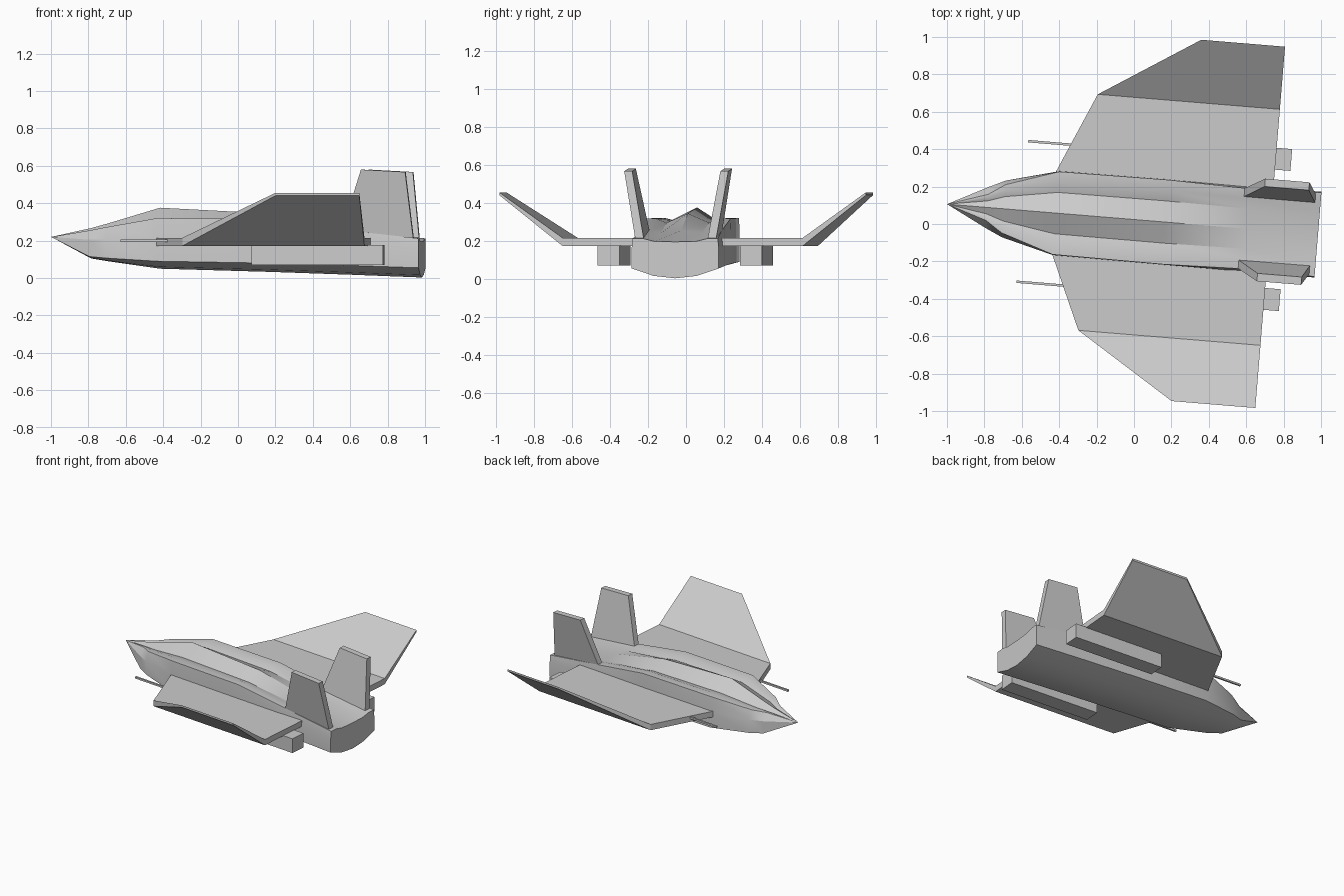
import bpy, math

if "Cube" in bpy.data.objects:
    bpy.data.objects.remove(bpy.data.objects["Cube"])

YAW = math.radians(-4.7)
HULL_V, WING_V = 0.024, 0.042

grey = bpy.data.materials.new("hull_grey")
grey.use_nodes = True
grey.diffuse_color = (0.6, 0.6, 0.6, 1)
grey.node_tree.nodes["Principled BSDF"].inputs["Base Color"].default_value = (0.6, 0.6, 0.6, 1)


def loft(name, rings, offset, smooth=False):
    """Skin a row of equal closed rings, cap both ends, turn to the craft's heading."""
    n = len(rings[0])
    verts = [(x, y + offset, z) for ring in rings for x, y, z in ring]
    faces = [[r * n + i, r * n + (i + 1) % n, (r + 1) * n + (i + 1) % n, (r + 1) * n + i]
             for r in range(len(rings) - 1) for i in range(n)]
    faces += [list(range(n))[::-1], [len(verts) - n + i for i in range(n)]]
    mesh = bpy.data.meshes.new(name)
    mesh.from_pydata(verts, [], faces)
    mesh.materials.append(grey)
    obj = bpy.data.objects.new(name, mesh)
    bpy.context.collection.objects.link(obj)
    obj.rotation_euler.z = YAW
    bpy.ops.object.select_all(action="DESELECT")
    obj.select_set(True)
    bpy.context.view_layer.objects.active = obj
    bpy.ops.object.mode_set(mode="EDIT")
    bpy.ops.mesh.select_all(action="SELECT")
    bpy.ops.mesh.remove_doubles(threshold=0.0005)
    bpy.ops.mesh.normals_make_consistent(inside=False)
    bpy.ops.object.mode_set(mode="OBJECT")
    if smooth:
        bpy.ops.object.shade_smooth_by_angle(angle=math.radians(25))
    return obj


def hull_ring(x, width, top_width, keel, edge, chine, shoulder, groove, ridge):
    """Cross-section with curved belly, upright sides, raised shoulders and a spine."""
    mid = keel + (edge - keel) * 0.25
    half = [(width * 0.5, mid), (width, edge), (width, chine), (top_width, shoulder),
            (top_width * 0.75, shoulder), (top_width * 0.5, groove)]
    right = [(x, -y, z) for y, z in reversed(half)]
    return [(x, 0, keel)] + [(x, y, z) for y, z in half] + [(x, 0, ridge)] + right


# Fuselage from nose to tail
loft("fuselage", [
    hull_ring(-1.005, 0, 0, 0.22, 0.22, 0.22, 0.22, 0.22, 0.22),
    hull_ring(-0.79, 0.11, 0.07, 0.105, 0.115, 0.205, 0.255, 0.245, 0.267),
    hull_ring(-0.70, 0.152, 0.13, 0.09, 0.107, 0.205, 0.272, 0.262, 0.292),
    hull_ring(-0.42, 0.225, 0.222, 0.05, 0.09, 0.21, 0.32, 0.305, 0.376),
    hull_ring(0.17, 0.228, 0.226, 0.033, 0.08, 0.21, 0.318, 0.295, 0.345),
    hull_ring(0.6, 0.229, 0.215, 0.018, 0.068, 0.19, 0.255, 0.24, 0.255),
    hull_ring(0.985, 0.23, 0.225, 0.003, 0.055, 0.165, 0.212, 0.198, 0.195),
], HULL_V, smooth=True)


def wing_ring(y, front, top, thick):
    back = 0.727
    return [(front, y, top), (back, y, top), (back, y, top - thick), (front, y, top - thick)]


def box_ring(x, y, z, wide, high):
    return [(x, y + a * wide / 2, z + b * high / 2) for a, b in ((-1, -1), (1, -1), (1, 1), (-1, 1))]


def fin_ring(inner, outer, front, back, z_front, z_back):
    return [(front, inner, z_front), (back, inner, z_back), (back, outer, z_back), (front, outer, z_front)]


for side, s in (("left", 1), ("right", -1)):
    # Flat inner wing with upswept outer panel
    loft(side + "_wing", [
        wing_ring(0.1 * s, -0.44, 0.215, 0.043),
        wing_ring(0.2 * s, -0.44, 0.215, 0.043),
        wing_ring(0.633 * s, -0.25, 0.215, 0.043),
        wing_ring(0.969 * s, 0.278, 0.456, 0.015),
    ], WING_V)
    # Engine pod under the wing
    loft(side + "_pod", [box_ring(x, 0.376 * s, 0.123, 0.117, 0.106) for x in (0.105, 0.81)], 0.034)
    # Gun barrel on the leading edge
    loft(side + "_gun", [box_ring(x, 0.377 * s, 0.2, 0.013, 0.013) for x in (-0.6, -0.3)], 0.018)
    # Outward canted tail fin
    loft(side + "_fin", [
        fin_ring(0.165 * s, 0.21 * s, 0.565, 0.958, 0.23, 0.19),
        fin_ring(0.233 * s, 0.275 * s, 0.68, 0.917, 0.58, 0.567),
    ], HULL_V)
